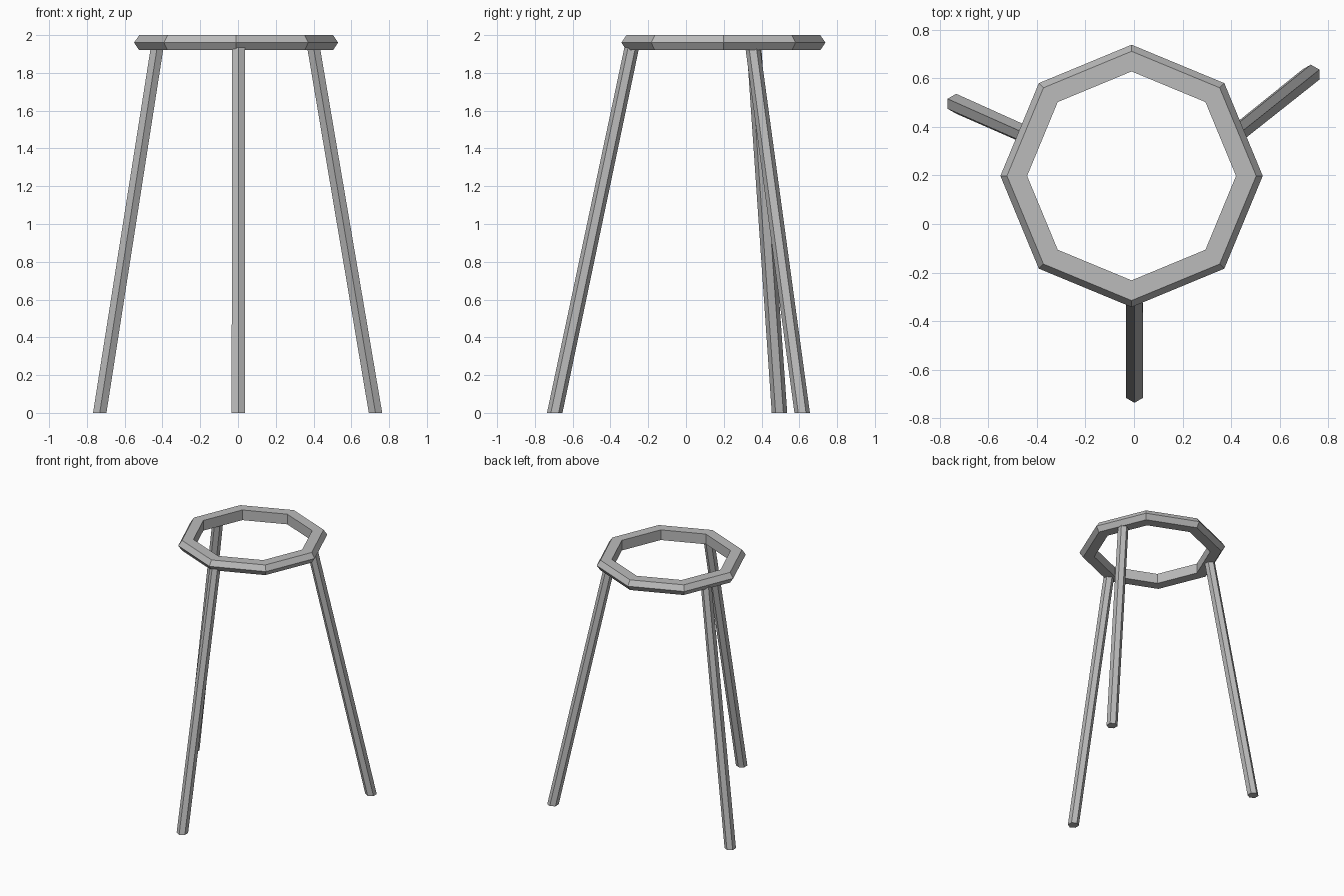
import bpy
from math import sin, cos, tau

cube = bpy.data.objects.get("Cube")
if cube:
    bpy.data.objects.remove(cube)

grey = bpy.data.materials.new("plain_grey")
grey.use_nodes = True
grey.diffuse_color = (0.5, 0.5, 0.5, 1)
grey.node_tree.nodes["Principled BSDF"].inputs["Base Color"].default_value = (0.5, 0.5, 0.5, 1)


def loop(cx, cy, z, radius, sides, turn=0.0):
    """Regular polygon lying flat at height z."""
    return [(cx + radius * cos(tau * i / sides + turn),
             cy + radius * sin(tau * i / sides + turn), z) for i in range(sides)]


def loft(name, loops, closed):
    """Join stacked polygons with quads; close into a ring or cap both ends."""
    n, count = len(loops[0]), len(loops)
    faces = []
    for k in range(count if closed else count - 1):
        a, b = k * n, (k + 1) % count * n
        faces += [(a + i, a + (i + 1) % n, b + (i + 1) % n, b + i) for i in range(n)]
    if not closed:
        faces += [tuple(reversed(range(n))), tuple(range((count - 1) * n, count * n))]
    mesh = bpy.data.meshes.new(name)
    mesh.from_pydata([v for ring in loops for v in ring], [], faces)
    mesh.materials.append(grey)
    obj = bpy.data.objects.new(name, mesh)
    bpy.context.collection.objects.link(obj)
    return obj


# Octagonal top ring with a pointed outer rim and straight inner wall
profile = [(0.43, 1.92), (0.513, 1.92), (0.54, 1.96), (0.513, 2.0), (0.43, 2.0)]
loft("top_ring", [loop(-0.01, 0.198, z, r, 8) for r, z in profile], True)

# Three splayed hexagonal legs, cut level at the floor
legs = {
    "front_leg": ((0.002, -0.695), (0.002, -0.287)),
    "back_right_leg": ((-0.732, 0.495), (-0.428, 0.36)),
    "back_left_leg": ((0.728, 0.615), (0.4, 0.353)),
}
for name, (foot, head) in legs.items():
    loft(name, [loop(*foot, 0, 0.041, 6, tau / 4),
                loop(*head, 1.935, 0.039, 6, tau / 4)], False)
